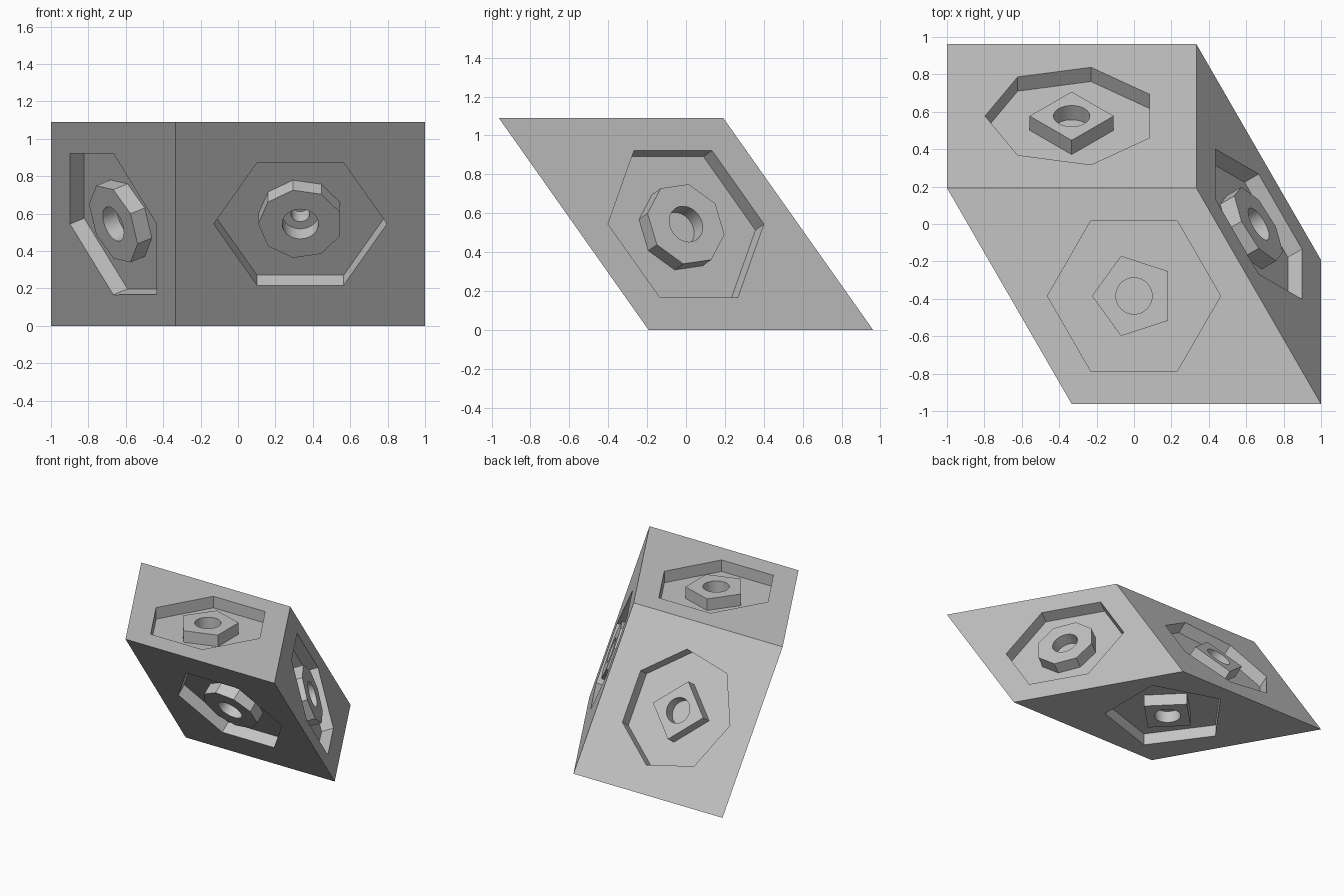
import bpy
import bmesh
from math import cos, sin, pi
from mathutils import Vector, Matrix

cube = bpy.data.objects.get("Cube")
if cube:
    bpy.data.objects.remove(cube, do_unlink=True)

# Single grey finish
GREY = (0.55, 0.55, 0.55, 1.0)
grey = bpy.data.materials.new("plain grey")
grey.use_nodes = True
grey.diffuse_color = GREY
grey.node_tree.nodes["Principled BSDF"].inputs["Base Color"].default_value = GREY

# Edge vectors of the slanted block: 60, 90 and 60 degrees apart
EDGE = 4 / 3
a = Vector((1, 0, 0)) * EDGE
b = Vector((0.5, -0.866, 0)) * EDGE
c = Vector((0, -0.577, 0.8165)) * EDGE
MIDDLE = Vector((0, 0, c.z / 2))
DEPTH = 0.093
RECESS_R, ISLAND_R, HOLE_R, PIN_R = 0.463, 0.225, 0.097, 0.05


def make_object(name, bm):
    bmesh.ops.recalc_face_normals(bm, faces=bm.faces)
    mesh = bpy.data.meshes.new(name)
    bm.to_mesh(mesh)
    bm.free()
    mesh.materials.append(grey)
    obj = bpy.data.objects.new(name, mesh)
    bpy.context.collection.objects.link(obj)
    return obj


def prism(name, frame, sides, radius, low, high):
    """Regular prism whose first corner lies on the frame's x axis."""
    bm = bmesh.new()
    rings = []
    for h in (low, high):
        rings.append([bm.verts.new(frame @ Vector((
            radius * cos(2 * pi * i / sides),
            radius * sin(2 * pi * i / sides), h))) for i in range(sides)])
    bottom, top = rings
    bm.faces.new(bottom)
    bm.faces.new(top)
    for i in range(sides):
        j = (i + 1) % sides
        bm.faces.new((bottom[i], bottom[j], top[j], top[i]))
    return make_object(name, bm)


def cut(target, cutter):
    cutter.hide_render = True
    mod = target.modifiers.new("cut", 'BOOLEAN')
    mod.operation = 'DIFFERENCE'
    mod.solver = 'EXACT'
    mod.object = cutter
    bpy.context.view_layer.objects.active = target
    bpy.ops.object.modifier_apply(modifier=mod.name)
    bpy.data.objects.remove(cutter, do_unlink=True)


def smooth(obj):
    bpy.ops.object.select_all(action='DESELECT')
    obj.select_set(True)
    bpy.context.view_layer.objects.active = obj
    bpy.ops.object.shade_smooth_by_angle(angle=pi / 6)


def face_frame(offset, pointer, span):
    """Frame on a face: x along pointer, z outward."""
    n = pointer.cross(span).normalized()
    if n.dot(offset) < 0:
        n = -n
    u = pointer.normalized()
    v = n.cross(u)
    frame = Matrix((u, v, n)).transposed().to_4x4()
    frame.translation = MIDDLE + offset
    return frame


# Slanted block: a unit cube sheared onto the three edge vectors
bm = bmesh.new()
bmesh.ops.create_cube(bm, size=1)
for vert in bm.verts:
    x, y, z = vert.co
    vert.co = MIDDLE + a * x + b * y + c * z
block = make_object("block", bm)

# Name, face offset, first corner direction, spanning edge, recess and island sides
faces = [
    ("top", c / 2, -a, b, 6, 5),
    ("bottom", -c / 2, -a, b, 5, 4),
    ("back", -b / 2, -a, c, 7, 4),
    ("front", b / 2, -a, c, 6, 9),
    ("left", a / 2, c, b, 6, 8),
    ("right", -a / 2, c, b, 6, 8),
]

for name, offset, pointer, span, recess_sides, island_sides in faces:
    frame = face_frame(offset, pointer, span)
    # Recess sunk into the block
    cut(block, prism("recess_cutter", frame, recess_sides, RECESS_R, -DEPTH, DEPTH))
    # Island with a round hole, flush with the face
    island = prism(name + "_island", frame, island_sides, ISLAND_R, -DEPTH - 0.004, 0)
    cut(island, prism("hole_cutter", frame, 48, HOLE_R, -2 * DEPTH, DEPTH))
    smooth(island)
    # Narrow second hole in the front floor
    if name == "front":
        cut(block, prism("pin_cutter", frame, 32, PIN_R, -2 * DEPTH, 0))

smooth(block)
